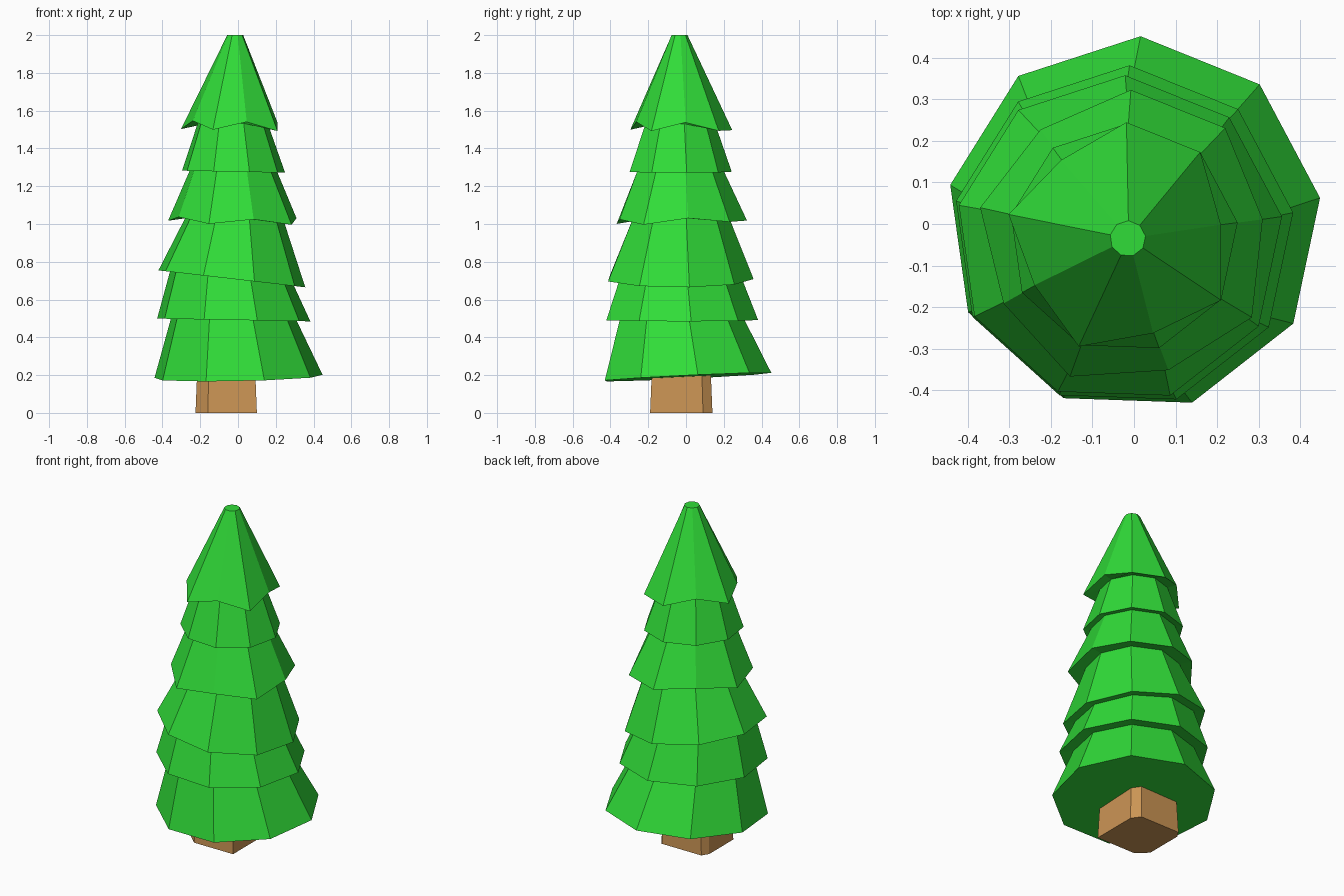
import bpy, bmesh
from math import cos, sin, radians

if "Cube" in bpy.data.objects:
    bpy.data.objects.remove(bpy.data.objects["Cube"])

SIDES = 9
HIGH = (0, 3, 5, 7)          # corners that lift on the zigzag hems


def material(name, colour):
    m = bpy.data.materials.new(name)
    m.diffuse_color = (*colour, 1)
    m.use_nodes = True
    m.node_tree.nodes["Principled BSDF"].inputs["Base Color"].default_value = m.diffuse_color
    return m


def ring(bm, cx, cy, r, z, tx=0, ty=0, zig=0):
    """Nine-sided ring, tilted by tx/ty; zig lifts and pulls in alternate corners."""
    out = []
    for i in range(SIDES):
        a = radians(8 + 360 / SIDES * i)
        up = i in HIGH
        rr = r - (zig * 0.9 if up else 0)
        x, y = rr * cos(a), rr * sin(a)
        out.append(bm.verts.new((cx + x, cy + y, z + tx * x + ty * y + (zig if up else 0))))
    return out


def skin(bm, rings):
    """Bridge successive rings and cap both ends."""
    n = len(rings[0])
    for lo, hi in zip(rings, rings[1:]):
        for i in range(n):
            j = (i + 1) % n
            bm.faces.new((lo[i], lo[j], hi[j], hi[i]))
    bm.faces.new(rings[0][::-1])
    bm.faces.new(rings[-1])


def finish(bm, name, mat):
    bmesh.ops.recalc_face_normals(bm, faces=bm.faces)
    me = bpy.data.meshes.new(name)
    bm.to_mesh(me)
    bm.free()
    me.materials.append(mat)
    ob = bpy.data.objects.new(name, me)
    bpy.context.collection.objects.link(ob)


# Foliage: hem of each tier (cx, cy, radius, z, tilt x, tilt y, zigzag)
tiers = [
    (0.0, 0.0, 0.452, 0.19, 0.02, 0.048, 0),
    (-0.025, -0.03, 0.412, 0.492, -0.018, 0, 0),
    (-0.035, -0.037, 0.395, 0.71, -0.115, 0, 0),
    (-0.02, -0.035, 0.358, 1.008, -0.02, 0.03, 0.028),
    (-0.025, -0.035, 0.277, 1.277, -0.02, 0, 0),
    (-0.028, -0.035, 0.28, 1.497, -0.02, 0, 0.045),
]
# Where each tier meets the one above it
necks = [0.335, 0.33, 0.26, 0.232, 0.188]

bm = bmesh.new()
rings = []
for k, t in enumerate(tiers):
    rings.append(ring(bm, *t))
    if k < len(necks):
        cx, cy, _, z, tx, ty, zig = tiers[k + 1]
        rings.append(ring(bm, cx, cy, necks[k], z + 0.01 + zig * 0.6, tx, ty))
rings.append(ring(bm, -0.015, -0.035, 0.043, 2.0))
skin(bm, rings)
finish(bm, "foliage", material("green", (0.03, 0.72, 0.04)))

# Trunk: square post with chipped corners, slightly tapered
outline = [(0.10, -0.19), (0.10, 0.09), (0.064, 0.14), (-0.20, 0.14),
           (-0.225, 0.10), (-0.225, -0.13), (-0.16, -0.19)]
bm = bmesh.new()
rings = []
for z, s in ((0, 1.0), (0.2, 0.95)):
    rings.append([bm.verts.new((-0.06 + (x + 0.06) * s, -0.025 + (y + 0.025) * s, z))
                  for x, y in outline])
skin(bm, rings)
finish(bm, "trunk", material("wood", (0.6, 0.3, 0.09)))
